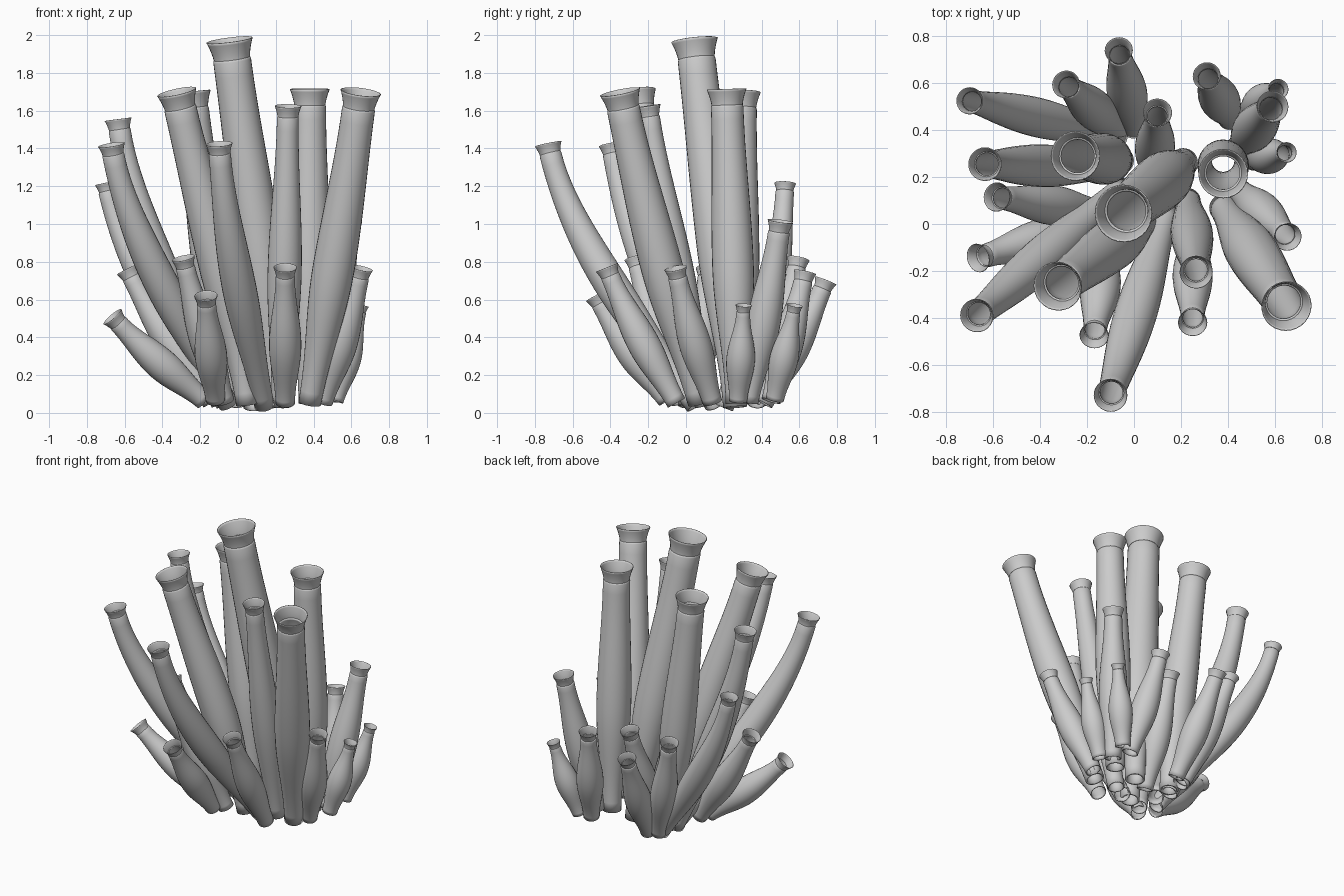
import bpy, bmesh, math
from mathutils import Vector

if "Cube" in bpy.data.objects:
    bpy.data.objects.remove(bpy.data.objects["Cube"])

SIDES = 28
CENTRE = Vector((.15, .2, 0))


def sweep(name, centres, tangents, radii, wall):
    """Skin circular sections along a path and give the skin a thin wall."""
    bm = bmesh.new()
    rings = []
    for c, t, r in zip(centres, tangents, radii):
        side = Vector((0, 1, 0)).cross(t).normalized()
        up = t.cross(side)
        angles = [2 * math.pi * i / SIDES for i in range(SIDES)]
        rings.append([bm.verts.new(c + r * (math.cos(a) * side + math.sin(a) * up))
                      for a in angles])
    for lo, hi in zip(rings, rings[1:]):
        for i in range(SIDES):
            j = (i + 1) % SIDES
            bm.faces.new((lo[i], lo[j], hi[j], hi[i]))
    bmesh.ops.recalc_face_normals(bm, faces=bm.faces)
    me = bpy.data.meshes.new(name)
    bm.to_mesh(me)
    bm.free()
    ob = bpy.data.objects.new(name, me)
    bpy.context.collection.objects.link(ob)
    bpy.context.view_layer.objects.active = ob
    ob.select_set(True)
    bpy.ops.object.shade_smooth_by_angle(angle=math.radians(40))
    ob.select_set(False)
    mod = ob.modifiers.new("wall", 'SOLIDIFY')
    mod.thickness = wall
    mod.offset = -1


def ease(a, b, k):
    return a + (b - a) * (1 - math.cos(math.pi * k)) / 2


def tube(name, base, tip, R, bow):
    d = tip - base
    p0, p3 = base, tip
    p1 = base + Vector((d.x * bow[0], d.y * bow[0], d.z / 3))
    p2 = base + Vector((d.x * bow[1], d.y * bow[1], d.z * 2 / 3))

    def pos(t):
        u = 1 - t
        return u**3 * p0 + 3*u*u*t * p1 + 3*u*t*t * p2 + t**3 * p3

    def tan(t):
        u = 1 - t
        return (u*u * (p1 - p0) + 2*u*t * (p2 - p1) + t*t * (p3 - p2)).normalized()

    # body: narrow foot, swollen middle, neck with a turned-in lip
    foot, mid, neck = .04 + R / 5, .05 + .6 * R, .86 * R
    end = 1 - .95 * R / d.length
    ts = [end * i / 24 for i in range(25)]
    rs = [ease(foot, mid, i / 11) if i < 11 else ease(mid, neck, (i - 11) / 13)
          for i in range(25)]
    lip = end + .12 * R / d.length
    ts.append(lip)
    rs.append(.82 * R)
    sweep(name + "_body", [pos(t) for t in ts], [tan(t) for t in ts], rs, .12 * R)

    # collar: flared funnel at the mouth
    ct = [end + (1 - end) * i / 8 for i in range(9)]
    cr = [R * (.78 + .24 * (i / 8) ** 1.6) for i in range(9)]
    sweep(name + "_collar", [pos(t) for t in ct], [tan(t) for t in ct], cr, .04 * R)


def cluster(name, R, bow, mouths, spread=.5):
    """Mouth is x, y, z with an optional root x, y; else the root is
    pulled from the mouth towards the cluster centre."""
    for n, (x, y, z, *root) in enumerate(mouths, 1):
        tip = Vector((x, y, z))
        base = Vector((*root, 0)) if root else CENTRE.lerp(Vector((x, y, 0)), spread)
        base.z = .02 + .06 * min(1, (base - CENTRE).length / .5)
        tube(f"{name}_{n}", base, tip, R, bow)


WAVE, ARCH, LEAN = (.2, .68), (.42, .88), (.36, .74)

# tall thick tubes
cluster("tallest_tube", .117, WAVE, [(-.045, .045, 1.975, .21, .26)])
cluster("tall_tube", .1, WAVE, [
    (.38, .215, 1.715, .38, .27), (-.325, -.265, 1.7, .05, .02),
    (-.25, .29, 1.7, -.06, .27)])
cluster("leaning_tall_tube", .102, LEAN, [(.65, -.35, 1.7, .38, .07)])

# medium tubes, arched outwards or straight
cluster("arched_tube", .068, ARCH, [
    (-.1, -.73, 1.425, .14, .05), (-.67, -.39, 1.42, -.05, .15),
    (-.635, .255, 1.555, -.09, .24)])
cluster("thin_arched_tube", .057, ARCH, [(-.7, .525, 1.215, -.07, .37)])
cluster("straight_tube", .067, LEAN, [
    (.265, -.205, 1.625, .23, .1), (.59, .5, 1.015, .45, .33)])

# short outer tubes
cluster("short_tube", .059, LEAN, [
    (-.29, .595, .815), (-.29, -.265, .82), (-.665, -.145, .51, -.18, 0),
    (-.585, .115, .76, -.14, .05), (.25, -.42, .77, .25, -.05),
    (.655, -.055, .765, .45, .14), (-.065, .74, .7, 0, .41),
    (.1, .475, .75, .08, .2), (-.17, -.475, .62, -.12, -.1),
    (.31, .63, .745, .41, .45)])
cluster("tiny_tube", .043, LEAN, [(.65, .305, .57), (.615, .575, .57)], .72)
